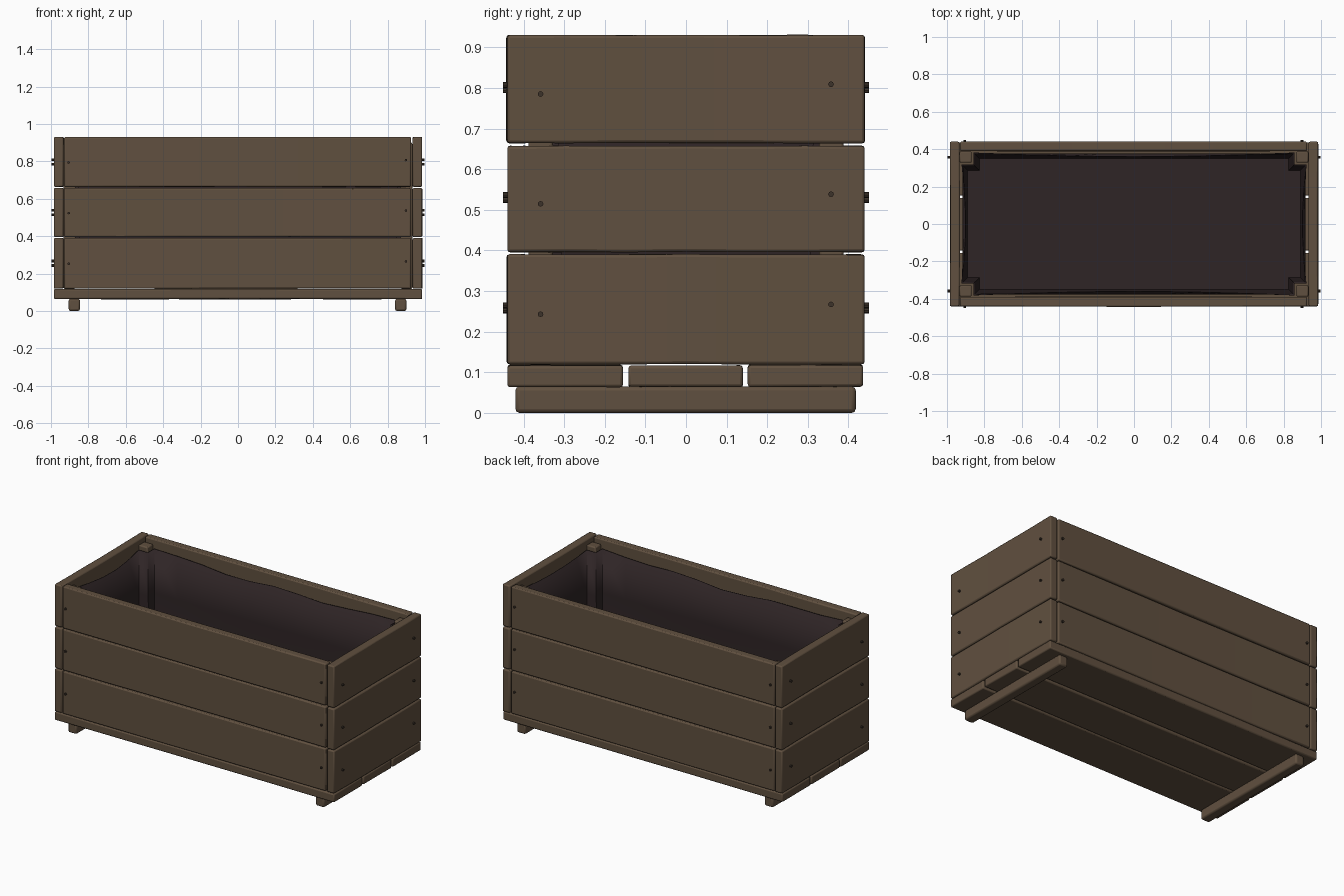
import bpy, bmesh, math, random
from mathutils import Vector

random.seed(4)
cube = bpy.data.objects.get("Cube")
if cube:
    bpy.data.objects.remove(cube)


def material(name, rgb):
    m = bpy.data.materials.new(name)
    m.use_nodes = True
    m.diffuse_color = (*rgb, 1)
    bsdf = m.node_tree.nodes["Principled BSDF"]
    bsdf.inputs["Base Color"].default_value = (*rgb, 1)
    bsdf.inputs["Roughness"].default_value = 0.9
    return m


WOOD = material("weathered brown wood", (0.118, 0.08, 0.05))
LINER = material("dark liner", (0.028, 0.018, 0.019))
NAIL = material("dark nail", (0.045, 0.032, 0.023))


def finish(bm, name, mat):
    bmesh.ops.recalc_face_normals(bm, faces=bm.faces)
    mesh = bpy.data.meshes.new(name)
    bm.to_mesh(mesh)
    bm.free()
    mesh.materials.append(mat)
    obj = bpy.data.objects.new(name, mesh)
    bpy.context.collection.objects.link(obj)
    return obj


def smooth(obj):
    bpy.ops.object.select_all(action="DESELECT")
    obj.select_set(True)
    bpy.context.view_layer.objects.active = obj
    bpy.ops.object.shade_smooth_by_angle(angle=math.radians(35))


def board(name, lo, hi, warp=0.0, bevel=0.007):
    """Box between two corners, slightly warped along its length, with worn edges."""
    lo, hi = Vector(lo), Vector(hi)
    size, mid = hi - lo, (lo + hi) / 2
    bm = bmesh.new()
    bmesh.ops.create_cube(bm, size=1)
    for v in bm.verts:
        v.co = mid + Vector(a * b for a, b in zip(v.co, size))
    if warp:
        axis = max(range(3), key=lambda i: size[i])
        thin = min(range(3), key=lambda i: size[i])
        long_edges = [e for e in bm.edges
                      if abs(e.verts[0].co[axis] - e.verts[1].co[axis]) > size[axis] / 2]
        bmesh.ops.subdivide_edges(bm, edges=long_edges, cuts=5, use_grid_fill=True)
        bow = random.uniform(-warp, warp)
        for v in bm.verts:
            t = (v.co[axis] - mid[axis]) / size[axis]
            v.co[thin] += bow * math.cos(math.pi * t)
            v.co.z += random.uniform(-0.001, 0.001)
    obj = finish(bm, name, WOOD)
    mod = obj.modifiers.new("worn edges", "BEVEL")
    mod.width = bevel
    mod.segments = 2
    mod.limit_method = "ANGLE"
    mod.angle_limit = math.radians(40)
    smooth(obj)
    return obj


def nail(name, pos, axis, sign):
    """Short round head standing slightly proud of a board."""
    bpy.ops.mesh.primitive_cylinder_add(vertices=8, radius=0.007, depth=0.026, location=pos)
    obj = bpy.context.object
    obj.name = name
    obj.rotation_euler = (0, sign * math.pi / 2, 0) if axis == 0 else (math.pi / 2, 0, 0)
    obj.data.materials.append(NAIL)


# Three rows of wall boards, each with nails at both ends
rows = [(0.12, 0.39), (0.396, 0.657), (0.664, 0.93)]
for i, (z0, z1) in enumerate(rows):
    zm = (z0 + z1) / 2
    for s, side in ((-1, "front"), (1, "back")):
        ys = sorted((s * 0.39, s * 0.44))
        board(f"{side}_board_{i + 1}", (-0.93, ys[0], z0), (0.925, ys[1], z1), 0.004)
        for x, dz in ((-0.905, -0.003), (0.898, 0.01)):
            nail(f"{side}_nail", (x, s * 0.437, zm + dz), 1, s)
    for s, side in ((-1, "right"), (1, "left")):
        xs = sorted((s * 0.934, s * 0.985))
        board(f"{side}_end_board_{i + 1}", (xs[0], -0.44, z0), (xs[1], 0.44, z1), 0.004)
        for y, dz in ((-0.358, -0.012), (0.357, 0.012)):
            nail(f"{side}_end_nail", (s * 0.983, y, zm + dz), 0, s)

# Floor slats and the two runners below them
for i, (y0, y1) in enumerate([(-0.44, -0.155), (-0.142, 0.14), (0.152, 0.436)]):
    board(f"floor_slat_{i + 1}", (-0.985, y0, 0.064), (0.985, y1, 0.117), 0.003)
for x, side in ((-0.875, "right"), (0.87, "left")):
    board(f"{side}_runner", (x - 0.03, -0.42, 0.0), (x + 0.03, 0.418, 0.065), bevel=0.01)

# Corner posts inside the walls
for sx in (-1, 1):
    for sy in (-1, 1):
        xs, ys = sorted((sx * 0.868, sx * 0.932)), sorted((sy * 0.328, sy * 0.388))
        board(f"corner_post_{'left' if sx > 0 else 'right'}_{'back' if sy > 0 else 'front'}",
              (xs[0], ys[0], 0.118), (xs[1], ys[1], 0.9))


# Liner: outline that steps around the posts, lofted from the floor to a sagging rim
def liner_outline():
    nx, ny = 10, 5
    px, py = 0.858, 0.318
    pts = []
    for i in range(nx + 1):
        pts.append((-px + 2 * px * i / nx, -0.382, math.sin(math.pi * i / nx)))
    pts.append((px, -py, 0))
    for i in range(ny + 1):
        pts.append((0.922, -py + 2 * py * i / ny, math.sin(math.pi * i / ny)))
    pts.append((px, py, 0))
    return pts + [(-x, -y, s) for x, y, s in pts]


bm = bmesh.new()
rings = []
for z, shrink in ((0.125, 0.03), (0.3, 0.014), (0.6, 0.006), (0.875, 0.0)):
    ring = []
    for x, y, sag in liner_outline():
        wave = 0.012 * math.sin(9 * x + 3 * y) * sag if z > 0.8 else 0
        inward = shrink + 0.02 * sag * (z > 0.8)
        nx = x - math.copysign(inward, x) if abs(x) > 0.8 else x
        ny = y - math.copysign(inward, y) if abs(y) > 0.3 else y
        ring.append(bm.verts.new((nx, ny, z + wave - 0.012 * sag * (z > 0.8))))
    rings.append(ring)
for a, b in zip(rings, rings[1:]):
    for i in range(len(a)):
        j = (i + 1) % len(a)
        bm.faces.new((a[i], a[j], b[j], b[i]))
bm.faces.new(rings[0])
liner = finish(bm, "liner", LINER)
solid = liner.modifiers.new("sheet", "SOLIDIFY")
solid.thickness = 0.004
smooth(liner)
